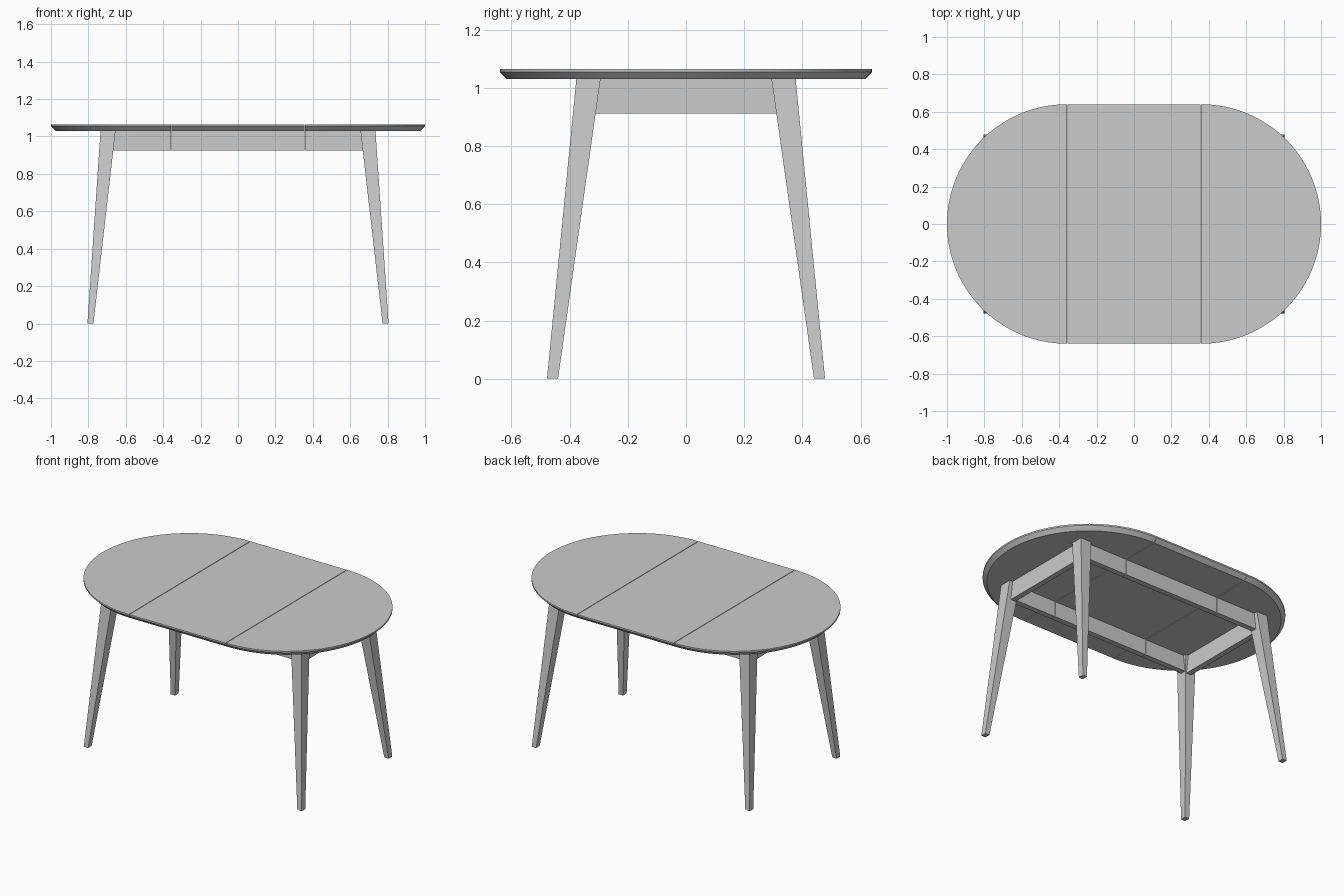
import bpy, bmesh
from math import sin, cos, pi

cube = bpy.data.objects.get("Cube")
if cube:
    bpy.data.objects.remove(cube)

grey = bpy.data.materials.new("plain grey")
grey.use_nodes = True
colour = (0.6, 0.6, 0.6, 1)
grey.diffuse_color = colour
grey.node_tree.nodes["Principled BSDF"].inputs["Base Color"].default_value = colour

TOP, UNDER = 1.065, 1.03      # table top surfaces
SEAM, GAP = 0.357, 0.002      # seam position and half gap
RADIUS = 0.64


def loft(name, rings, smooth=False):
    """Join stacked rings of points into a closed solid."""
    bm = bmesh.new()
    loops = [[bm.verts.new(p) for p in ring] for ring in rings]
    n = len(loops[0])
    for low, high in zip(loops, loops[1:]):
        for i in range(n):
            j = (i + 1) % n
            bm.faces.new((low[i], low[j], high[j], high[i]))
    bm.faces.new(loops[0][::-1])
    bm.faces.new(loops[-1])
    bmesh.ops.recalc_face_normals(bm, faces=bm.faces)
    mesh = bpy.data.meshes.new(name)
    bm.to_mesh(mesh)
    bm.free()
    mesh.materials.append(grey)
    obj = bpy.data.objects.new(name, mesh)
    bpy.context.collection.objects.link(obj)
    if smooth:
        bpy.ops.object.select_all(action='DESELECT')
        obj.select_set(True)
        bpy.context.view_layer.objects.active = obj
        bpy.ops.object.shade_smooth_by_angle(angle=pi / 9)
    return obj


def rect(x0, x1, y0, y1, z):
    return [(x0, y0, z), (x1, y0, z), (x1, y1, z), (x0, y1, z)]


def half_disc(side, inset, z, steps=64):
    r = RADIUS - inset
    pts = [(side * (SEAM + GAP), -r, z)]
    for i in range(steps + 1):
        a = pi * i / steps - pi / 2
        pts.append((side * (1 - RADIUS + r * cos(a)), r * sin(a), z))
    return pts + [(side * (SEAM + GAP), r, z)]


# Table top: centre leaf and two rounded ends, undercut edge
edge = [(0.025, UNDER), (0, 1.055), (0, TOP)]
w = SEAM - GAP
loft("centre_leaf", [rect(-w, w, inset - RADIUS, RADIUS - inset, z) for inset, z in edge])
for side, label in ((1, "left"), (-1, "right")):
    loft(label + "_end_leaf", [half_disc(side, inset, z) for inset, z in edge], True)

# Splayed, tapered legs
for sx, xn in ((1, "left"), (-1, "right")):
    for sy, yn in ((-1, "front"), (1, "back")):
        loft(f"{yn}_{xn}_leg", [
            rect(sx * 0.773, sx * 0.805, sy * 0.44, sy * 0.478, 0),
            rect(sx * 0.655, sx * 0.735, sy * 0.294, sy * 0.377, UNDER)])

# Long aprons, split at the seams
for sy, yn in ((-1, "front"), (1, "back")):
    y0, y1 = sy * 0.315, sy * 0.352
    loft(yn + "_apron_middle", [rect(-w, w, y0, y1, z) for z in (0.925, UNDER)])
    for sx, xn in ((1, "left"), (-1, "right")):
        loft(f"{yn}_apron_{xn}", [
            rect(sx * (SEAM + GAP), sx * x, y0, y1, z)
            for x, z in ((0.668, 0.925), (0.656, UNDER))])

# End aprons between the leg pairs
for sx, xn in ((1, "left"), (-1, "right")):
    loft(xn + "_end_apron", [
        rect(sx * 0.675, sx * 0.712, -y, y, z)
        for y, z in ((0.312, 0.912), (0.295, UNDER))])
